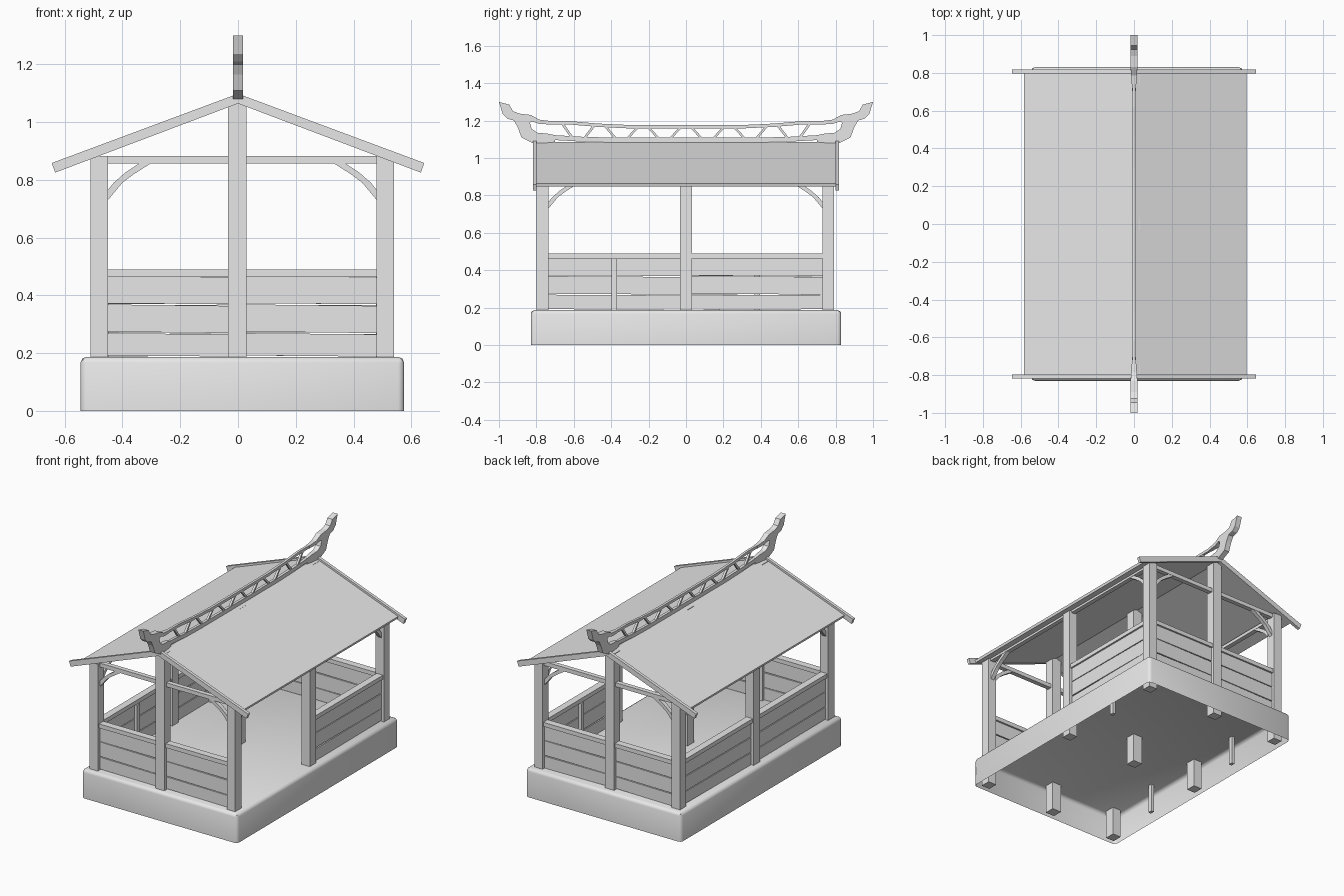
import bpy, bmesh, random
from mathutils import Vector

random.seed(4)
old = bpy.data.objects.get("Cube")
if old:
    bpy.data.objects.remove(old, do_unlink=True)

grey = bpy.data.materials.new("plain_grey")
grey.use_nodes = True
grey.diffuse_color = (0.8, 0.8, 0.8, 1)
grey.node_tree.nodes["Principled BSDF"].inputs["Base Color"].default_value = (0.8, 0.8, 0.8, 1)


def add(name, bm):
    bmesh.ops.recalc_face_normals(bm, faces=bm.faces)
    mesh = bpy.data.meshes.new(name)
    bm.to_mesh(mesh)
    bm.free()
    mesh.materials.append(grey)
    ob = bpy.data.objects.new(name, mesh)
    bpy.context.collection.objects.link(ob)
    return ob


def prism(name, pts, axis, lo, hi):
    """Extrude an outline of (across, z) points along x or y."""
    bm = bmesh.new()
    place = (lambda d, p: (d, p[0], p[1])) if axis == "x" else (lambda d, p: (p[0], d, p[1]))
    a = [bm.verts.new(place(lo, p)) for p in pts]
    b = [bm.verts.new(place(hi, p)) for p in pts]
    bm.faces.new(a)
    bm.faces.new(b)
    for i in range(len(pts)):
        j = (i + 1) % len(pts)
        bm.faces.new((a[i], a[j], b[j], b[i]))
    return add(name, bm)


def box(name, x0, x1, y0, y1, z0, z1):
    return prism(name, [(x0, z0), (x1, z0), (x1, z1), (x0, z1)], "y", y0, y1)


def strip(name, path, thick, half):
    """Flat band following a path in the ridge plane."""
    t = thick / 2
    return prism(name, [(y, z + t) for y, z in path] + [(y, z - t) for y, z in reversed(path)],
                 "x", -half, half)


def flip(pts, s):
    return [(s * p, z) for p, z in pts]


# Base: open underneath, softened corners and top edge
base = box("base", -0.545, 0.575, -0.83, 0.83, 0, 0.187)
bm = bmesh.new()
bm.from_mesh(base.data)
bmesh.ops.delete(bm, geom=[f for f in bm.faces if f.normal.z < -0.9], context="FACES_ONLY")
edges = [e for e in bm.edges if max(v.co.z for v in e.verts) > 0.1]
bmesh.ops.bevel(bm, geom=edges, offset=0.02, segments=2, profile=0.5, affect="EDGES")
bm.to_mesh(base.data)
bm.free()
bpy.context.view_layer.objects.active = base
base.select_set(True)
bpy.ops.object.shade_smooth_by_angle(angle=0.8)
base.select_set(False)

# Posts: three rows of three, the middle row reaching the ridge
columns = [(-0.51, -0.45, 0.882), (-0.035, 0.03, 1.075), (0.48, 0.54, 0.882)]
rows = [(-0.80, -0.735), (-0.032, 0.032), (0.73, 0.79)]
for x0, x1, top in columns:
    for y0, y1 in rows:
        box("post", x0, x1, y0, y1, 0, top)

# Tie beams on the gables and along the eaves
for y in (-0.765, 0.76):
    box("gable_beam", -0.45, 0.48, y - 0.015, y + 0.015, 0.857, 0.883)
for x in (-0.48, 0.51):
    box("eave_beam", x - 0.015, x + 0.015, -0.735, 0.73, 0.857, 0.878)

# Curved corner braces
brace = [(0, 0.73), (0.05, 0.79), (0.09, 0.82), (0.15, 0.858),
         (0.11, 0.858), (0.06, 0.825), (0.02, 0.79), (0, 0.765)]
for y in (-0.765, 0.76):
    for start, s in ((-0.45, 1), (0.48, -1)):
        prism("gable_brace", [(start + s * d, z) for d, z in brace], "y", y - 0.013, y + 0.013)
for x in (-0.48, 0.51):
    for start, s in ((-0.735, 1), (0.73, -1)):
        prism("side_brace", [(start + s * d, z) for d, z in brace], "x", x - 0.013, x + 0.013)


# Low plank walls with a capping rail
def wall(axis, at, lo, hi):
    for z0, z1 in ((0.19, 0.267), (0.272, 0.366), (0.371, 0.463)):
        t = random.uniform(-0.003, 0.003)
        pts = [(lo, z0 - t), (hi, z0 + t), (hi, z1 + t), (lo, z1 - t)]
        prism("wall_plank", pts, axis, at - 0.012, at + 0.012)
    pts = [(lo, 0.463), (hi, 0.463), (hi, 0.49), (lo, 0.49)]
    prism("wall_cap", pts, axis, at - 0.023, at + 0.023)


for y in (-0.765, 0.76):
    wall("y", y, -0.45, -0.035)
    wall("y", y, 0.03, 0.48)
# One half of the left side stays open as the entrance
for x, y0, y1, inward in ((-0.48, -0.735, -0.032, 1), (-0.48, 0.032, 0.73, 1),
                          (0.51, 0.032, 0.73, -1)):
    wall("x", x, y0, y1)
    mid = (y0 + y1) / 2
    face = x + inward * 0.022
    box("wall_stile", face - 0.01, face + 0.01, mid - 0.014, mid + 0.014, 0, 0.463)

# Roof sheet and gable boards
prism("roof", [(-0.582, 0.868), (0, 1.085), (0.595, 0.863), (0.59, 0.847), (0, 1.068), (-0.577, 0.852)],
      "y", -0.805, 0.805)
for s in (-1, 1):
    ends = sorted((s * 0.798, s * 0.818))
    prism("gable_board", [(-0.645, 0.858), (0, 1.098), (0.645, 0.858),
                          (0.633, 0.825), (0, 1.064), (-0.633, 0.825)], "y", *ends)

# Ridge rails with zigzag lattice
rail = [(-0.73, 1.188), (-0.62, 1.188), (-0.47, 1.175), (-0.3, 1.167)]
strip("ridge_top_rail", rail + flip(rail[::-1], -1), 0.018, 0.008)
low = [(-0.72, 1.11), (-0.55, 1.1), (-0.4, 1.096)]
strip("ridge_bottom_rail", low + flip(low[::-1], -1), 0.026, 0.009)
count = 12
step = 1.38 / count
for i in range(count):
    y = -0.69 + step * (i + 0.5)
    lean = 0.03 if i % 2 else -0.03
    top = 1.165 + 0.06 * max(0, abs(y) - 0.3)
    prism("ridge_strut", [(y - lean - 0.008, 1.1), (y - lean + 0.008, 1.1),
                          (y + lean + 0.008, top), (y + lean - 0.008, top)], "x", -0.007, 0.007)

# Upswept ridge ends, narrowing towards the rails
horn = [(1, 1.30), (0.945, 1.285), (0.925, 1.25), (0.89, 1.237), (0.83, 1.23), (0.785, 1.205),
        (0.72, 1.197), (0.72, 1.179), (0.785, 1.182), (0.82, 1.195), (0.835, 1.19), (0.825, 1.155),
        (0.795, 1.135), (0.74, 1.13), (0.7, 1.122), (0.7, 1.085), (0.81, 1.075), (0.88, 1.11),
        (0.9, 1.165), (0.92, 1.2), (0.955, 1.21), (0.98, 1.235)]
for s in (-1, 1):
    ob = prism("ridge_end", flip(horn, s), "x", -0.018, 0.018)
    for v in ob.data.vertices:
        v.co.x *= min(1, max(0.5, 0.5 + (abs(v.co.y) - 0.7) * 4))
